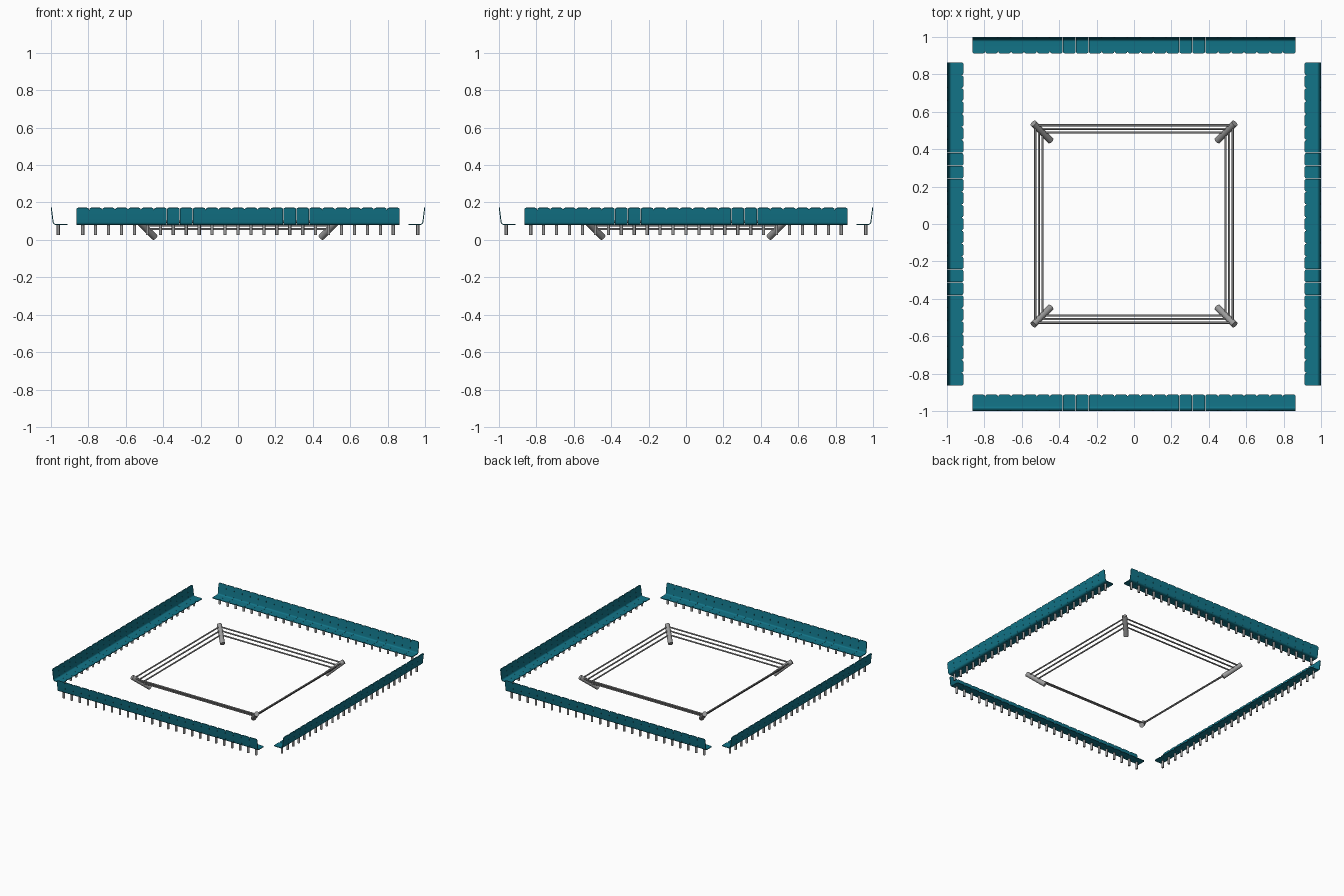
import bpy, bmesh, math
from mathutils import Vector, Matrix

if "Cube" in bpy.data.objects:
    bpy.data.objects.remove(bpy.data.objects["Cube"])


def material(name, rgb):
    m = bpy.data.materials.new(name)
    m.diffuse_color = (*rgb, 1)
    m.use_nodes = True
    m.node_tree.nodes["Principled BSDF"].inputs["Base Color"].default_value = m.diffuse_color
    return m


TEAL = material("teal plastic", (0.006, 0.175, 0.245))
GREY = material("grey metal", (0.33, 0.33, 0.33))

N, PITCH = 25, 0.0692
CENTRES = [(i - (N - 1) / 2) * PITCH for i in range(N)]


def add_object(name, bm, mat, angle=None):
    me = bpy.data.meshes.new(name)
    bm.to_mesh(me)
    bm.free()
    me.materials.append(mat)
    ob = bpy.data.objects.new(name, me)
    bpy.context.collection.objects.link(ob)
    bpy.context.view_layer.objects.active = ob
    for o in bpy.context.selected_objects:
        o.select_set(False)
    ob.select_set(True)
    bpy.ops.object.shade_smooth_by_angle(angle=math.radians(40))
    return ob


def rod(bm, a, b, r, sides):
    a, b = Vector(a), Vector(b)
    d = b - a
    rot = d.to_track_quat('Z', 'Y').to_matrix().to_4x4()
    bmesh.ops.create_cone(bm, cap_ends=True, segments=sides, radius1=r, radius2=r,
                          depth=d.length, matrix=Matrix.Translation((a + b) / 2) @ rot)


def seat_path():
    """Side profile (y, z, half width): pan front, curved bend, back top."""
    w, c = PITCH / 2 - 0.0004, 0.012
    front, top = Vector((-0.912, 0.083)), Vector((-0.998, 0.172))
    corner, r = Vector((-0.987, 0.083)), 0.013
    d1, d2 = (front - corner).normalized(), (top - corner).normalized()
    angles = [math.pi / 2 * k / 4 for k in range(5)]
    inset = [(c * (1 - math.cos(a)), c * (1 - math.sin(a))) for a in angles]
    pts = [(front - d1 * dv, w - dw) for dv, dw in inset]
    p, q = corner + d1 * r, corner + d2 * r
    for k in range(7):                      # quadratic bend
        t = k / 6
        pts.append((p * (1 - t) ** 2 + corner * 2 * t * (1 - t) + q * t * t, w))
    pts += [(top - d2 * dv, w - dw) for dv, dw in reversed(inset)]
    return pts


def seat_row_mesh():
    bm = bmesh.new()
    path = seat_path()
    h = 0.0025
    for x in CENTRES:
        rings = []
        for i, (p, w) in enumerate(path):
            t = (path[min(i + 1, len(path) - 1)][0] - path[max(i - 1, 0)][0]).normalized()
            n = Vector((t.y, -t.x)) * h
            a, b = p + n, p - n
            rings.append([bm.verts.new((x + s * w, q.x, q.y))
                          for s, q in ((-1, a), (1, a), (1, b), (-1, b))])
        for r0, r1 in zip(rings, rings[1:]):
            for k in range(4):
                bm.faces.new((r0[k], r0[(k + 1) % 4], r1[(k + 1) % 4], r1[k]))
        bm.faces.new(rings[0])
        bm.faces.new(rings[-1])
    bmesh.ops.recalc_face_normals(bm, faces=bm.faces)
    return bm


# Seat rows and their legs on all four sides
for k, side in enumerate(("front", "right", "back", "left")):
    seats = add_object(side + "_seat_row", seat_row_mesh(), TEAL)
    bm = bmesh.new()
    for x in CENTRES:
        rod(bm, (x, -0.961, 0.027), (x, -0.961, 0.082), 0.0085, 12)
    legs = add_object(side + "_seat_legs", bm, GREY)
    for ob in (seats, legs):
        ob.rotation_euler.z = k * math.pi / 2

# Leaning corner posts
for sx in (-1, 1):
    for sy in (-1, 1):
        bm = bmesh.new()
        rod(bm, (sx * 0.446, sy * 0.446, 0.015), (sx * 0.538, sy * 0.538, 0.107), 0.018, 20)
        add_object("corner_post", bm, GREY)

# Three square loops of rope between the posts
for level, e in enumerate((0.489, 0.509, 0.528)):
    z = 0.015 + e - 0.446
    bm = bmesh.new()
    corners = [(-e, -e, z), (e, -e, z), (e, e, z), (-e, e, z)]
    for i in range(4):
        rod(bm, corners[i], corners[(i + 1) % 4], 0.0055, 12)
    add_object("rope_loop_%d" % (level + 1), bm, GREY)
